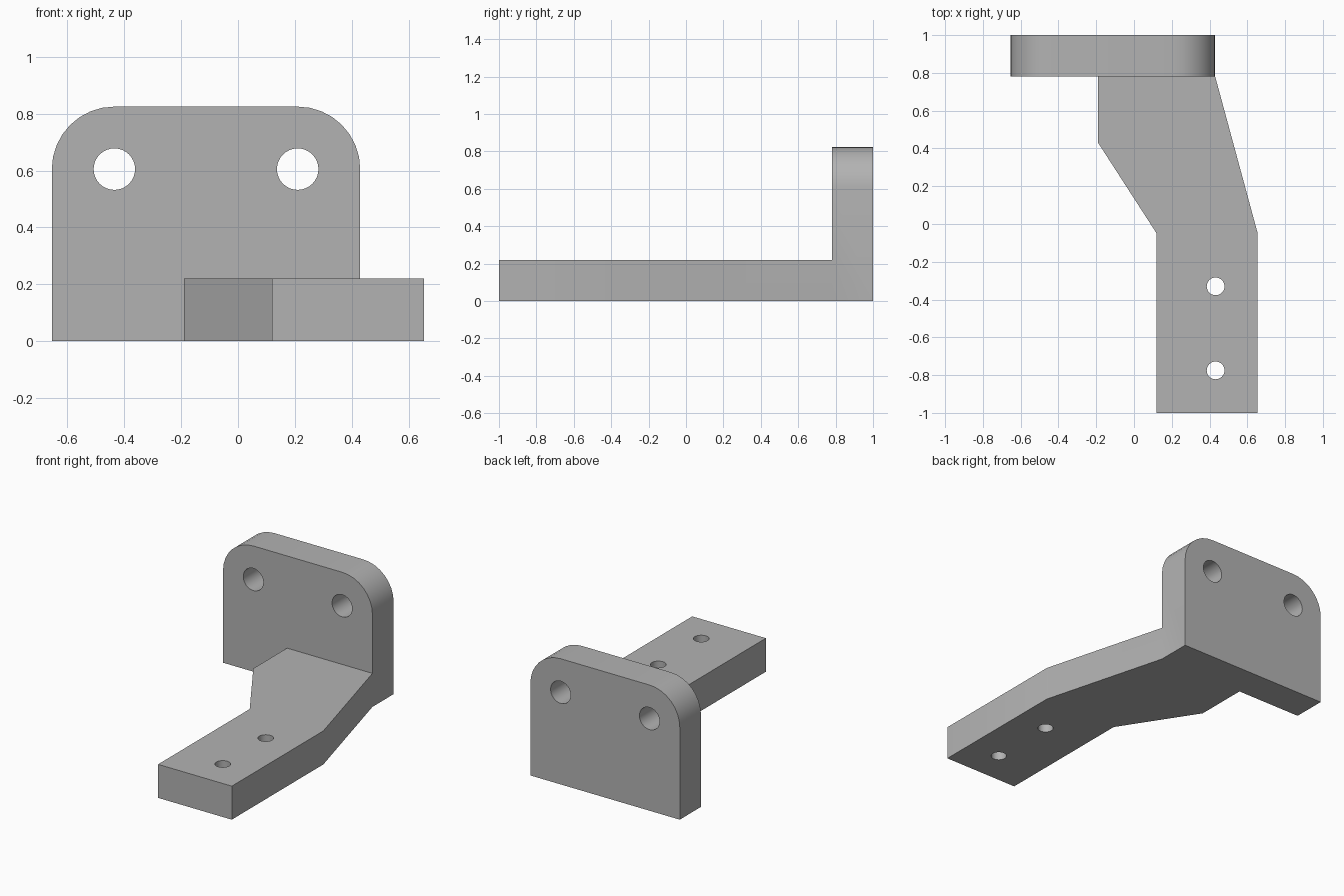
import bpy
import bmesh
from math import sin, cos, pi, radians
from mathutils import Vector

cube = bpy.data.objects.get("Cube")
if cube:
    bpy.data.objects.remove(cube, do_unlink=True)

THICK = 0.22          # thickness of both the arm and the plate
CORNER = 0.22         # plate corner radius, concentric with its holes
BACK = 1.0
FACE = BACK - THICK   # front face of the plate
LEFT, RIGHT, TOP = 0.43, -0.655, 0.825

grey = bpy.data.materials.new("plain grey")
grey.use_nodes = True
colour = (0.45, 0.45, 0.45, 1)
grey.diffuse_color = colour
grey.node_tree.nodes["Principled BSDF"].inputs["Base Color"].default_value = colour


def prism(name, outline, offset):
    """Extrude a closed outline of 3D points along an offset."""
    bm = bmesh.new()
    face = bm.faces.new([bm.verts.new(p) for p in outline])
    out = bmesh.ops.extrude_face_region(bm, geom=[face])
    moved = [v for v in out["geom"] if isinstance(v, bmesh.types.BMVert)]
    bmesh.ops.translate(bm, verts=moved, vec=offset)
    bmesh.ops.recalc_face_normals(bm, faces=bm.faces)
    mesh = bpy.data.meshes.new(name)
    bm.to_mesh(mesh)
    bm.free()
    mesh.materials.append(grey)
    obj = bpy.data.objects.new(name, mesh)
    bpy.context.collection.objects.link(obj)
    return obj


def arc(cx, cy, r, start, end, steps):
    angles = [start + (end - start) * i / steps for i in range(steps + 1)]
    return [(cx + r * cos(a), cy + r * sin(a)) for a in angles]


def combine(target, tool, operation):
    """Apply a boolean and discard the tool."""
    bpy.context.view_layer.objects.active = target
    mod = target.modifiers.new(operation.lower(), "BOOLEAN")
    mod.object, mod.operation, mod.solver = tool, operation, "EXACT"
    bpy.ops.object.modifier_apply(modifier=mod.name)
    bpy.data.objects.remove(tool, do_unlink=True)


# Upright plate with two rounded top corners
hole_z = TOP - CORNER
hole_xs = (LEFT - CORNER, RIGHT + CORNER)
profile = [(RIGHT, 0), (LEFT, 0)]
profile += arc(hole_xs[0], hole_z, CORNER, 0, pi / 2, 8)
profile += arc(hole_xs[1], hole_z, CORNER, pi / 2, pi, 8)
bracket = prism("mounting_bracket", [(x, FACE, z) for x, z in profile], Vector((0, THICK, 0)))

# Cranked flat arm, running slightly into the plate
plan = [(0.12, -1), (0.655, -1), (0.655, -0.05), (LEFT, FACE),
        (0.38, 0.88), (-0.19, 0.88), (-0.19, 0.43), (0.12, -0.05)]
arm = prism("arm", [(x, y, 0) for x, y in plan], Vector((0, 0, THICK)))
combine(bracket, arm, "UNION")

# Bolt holes through the plate
for x in hole_xs:
    ring = arc(x, hole_z, 0.073, 0, 2 * pi, 32)[:-1]
    cutter = prism("plate_hole", [(a, FACE - 0.1, b) for a, b in ring], Vector((0, 0.5, 0)))
    combine(bracket, cutter, "DIFFERENCE")

# Screw holes through the arm
for y in (-0.33, -0.775):
    ring = arc(0.432, y, 0.047, 0, 2 * pi, 32)[:-1]
    cutter = prism("arm_hole", [(a, b, -0.1) for a, b in ring], Vector((0, 0, 0.5)))
    combine(bracket, cutter, "DIFFERENCE")

bpy.ops.object.select_all(action="DESELECT")
bracket.select_set(True)
bpy.context.view_layer.objects.active = bracket
bpy.ops.object.shade_smooth_by_angle(angle=radians(25))
